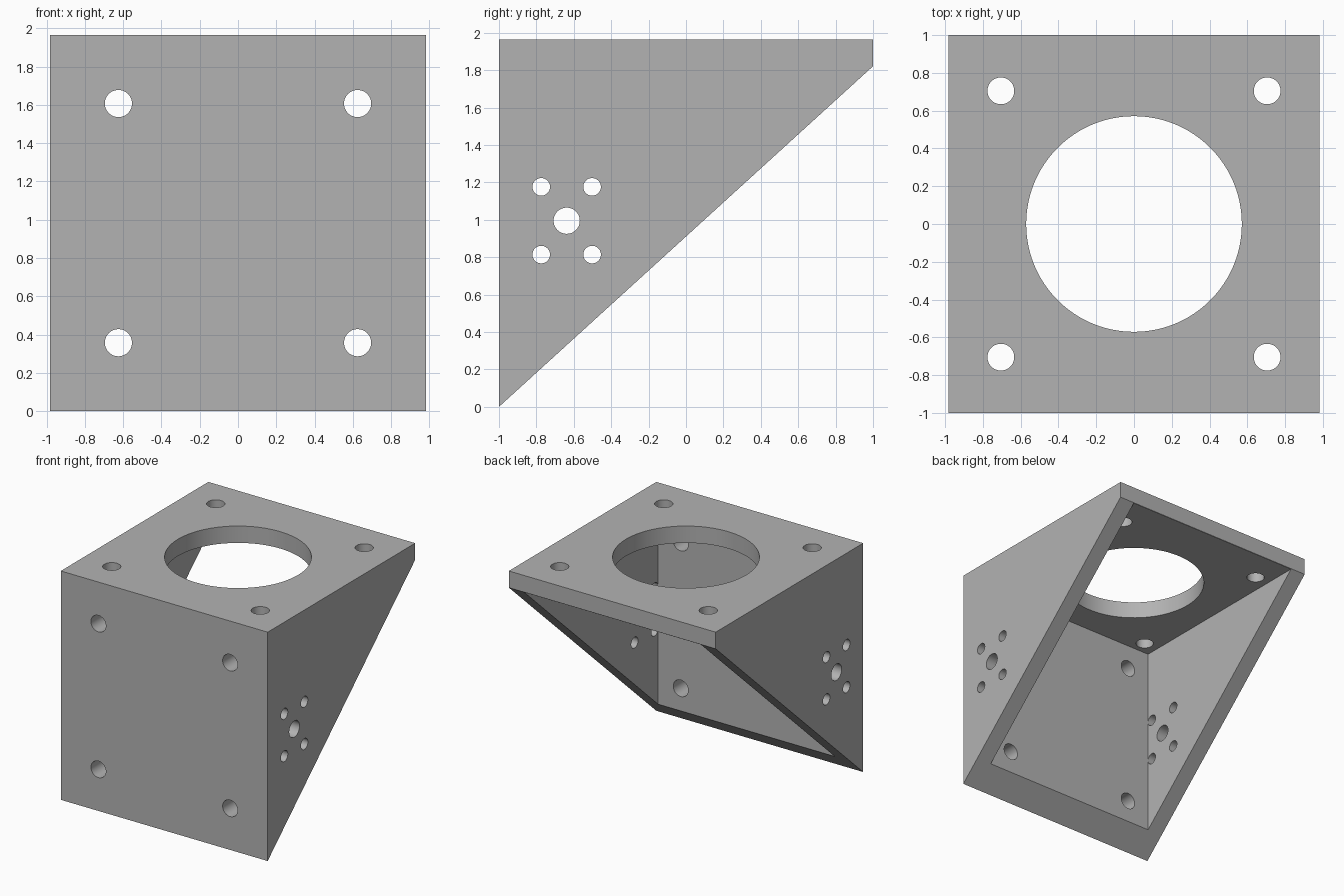
import bpy
import bmesh
from math import pi
from mathutils import Matrix

cube = bpy.data.objects.get("Cube")
if cube:
    bpy.data.objects.remove(cube, do_unlink=True)

HALF_W, HALF_D, TOP = 0.982, 1.0, 1.964
WALL, FRONT = 0.143, 0.179      # side/top thickness, front thickness
LIP = TOP - WALL                # underside of the top plate

grey = bpy.data.materials.new("grey")
grey.use_nodes = True
colour = (0.45, 0.45, 0.45, 1)
grey.diffuse_color = colour
grey.node_tree.nodes["Principled BSDF"].inputs["Base Color"].default_value = colour


def make_object(name, bm):
    bmesh.ops.recalc_face_normals(bm, faces=bm.faces)
    mesh = bpy.data.meshes.new(name)
    bm.to_mesh(mesh)
    bm.free()
    mesh.materials.append(grey)
    obj = bpy.data.objects.new(name, mesh)
    bpy.context.collection.objects.link(obj)
    return obj


def prism(name, profile, half_width):
    """Extrude a side (y, z) profile across the width."""
    bm = bmesh.new()
    face = bm.faces.new([bm.verts.new((-half_width, y, z)) for y, z in profile])
    new = bmesh.ops.extrude_face_region(bm, geom=[face])["geom"]
    verts = [v for v in new if isinstance(v, bmesh.types.BMVert)]
    bmesh.ops.translate(bm, verts=verts, vec=(2 * half_width, 0, 0))
    return make_object(name, bm)


def drill(bm, centre, radius, depth, axis, sides=48):
    turn = {"X": Matrix.Rotation(pi / 2, 4, "Y"),
            "Y": Matrix.Rotation(pi / 2, 4, "X"),
            "Z": Matrix.Identity(4)}[axis]
    bmesh.ops.create_cone(bm, cap_ends=True, segments=sides, radius1=radius,
                          radius2=radius, depth=depth,
                          matrix=Matrix.Translation(centre) @ turn)


# Wedge-shaped outer body
bracket = prism("angle_bracket", [(-HALF_D, 0), (HALF_D, LIP),
                                  (HALF_D, TOP), (-HALF_D, TOP)], HALF_W)

# Hollow, open along the sloping side
inner_y = FRONT - HALF_D
ceiling = LIP - 0.002
cavity = prism("cavity_cutter", [(inner_y, ceiling), (inner_y, -0.5),
                                 (1.5, -0.5), (1.5, ceiling)], HALF_W - WALL)

# Bolt holes and the large opening
bm = bmesh.new()
drill(bm, (0, 0, TOP), 0.571, 0.6, "Z", 96)
for sx in (-1, 1):
    for s in (-1, 1):
        drill(bm, (sx * 0.705, s * 0.705, TOP), 0.071, 0.6, "Z")
        drill(bm, (sx * 0.625, -HALF_D, TOP / 2 + s * 0.625), 0.071, 0.6, "Y")
        drill(bm, (0, -0.638 + sx * 0.136, 0.995 + s * 0.181), 0.047, 3, "X")
drill(bm, (0, -0.638, 0.995), 0.07, 3, "X")
holes = make_object("hole_cutter", bm)

# Cut everything and keep the finished mesh only
for cutter in (cavity, holes):
    cutter.hide_render = True
    mod = bracket.modifiers.new(cutter.name, "BOOLEAN")
    mod.operation = "DIFFERENCE"
    mod.solver = "EXACT"
    mod.object = cutter
graph = bpy.context.evaluated_depsgraph_get()
finished = bpy.data.meshes.new_from_object(bracket.evaluated_get(graph))
bracket.modifiers.clear()
bracket.data = finished
for cutter in (cavity, holes):
    bpy.data.objects.remove(cutter, do_unlink=True)

# Round hole walls, crisp edges
bpy.ops.object.select_all(action="DESELECT")
bracket.select_set(True)
bpy.context.view_layer.objects.active = bracket
bpy.ops.object.shade_smooth_by_angle(angle=pi / 6)
